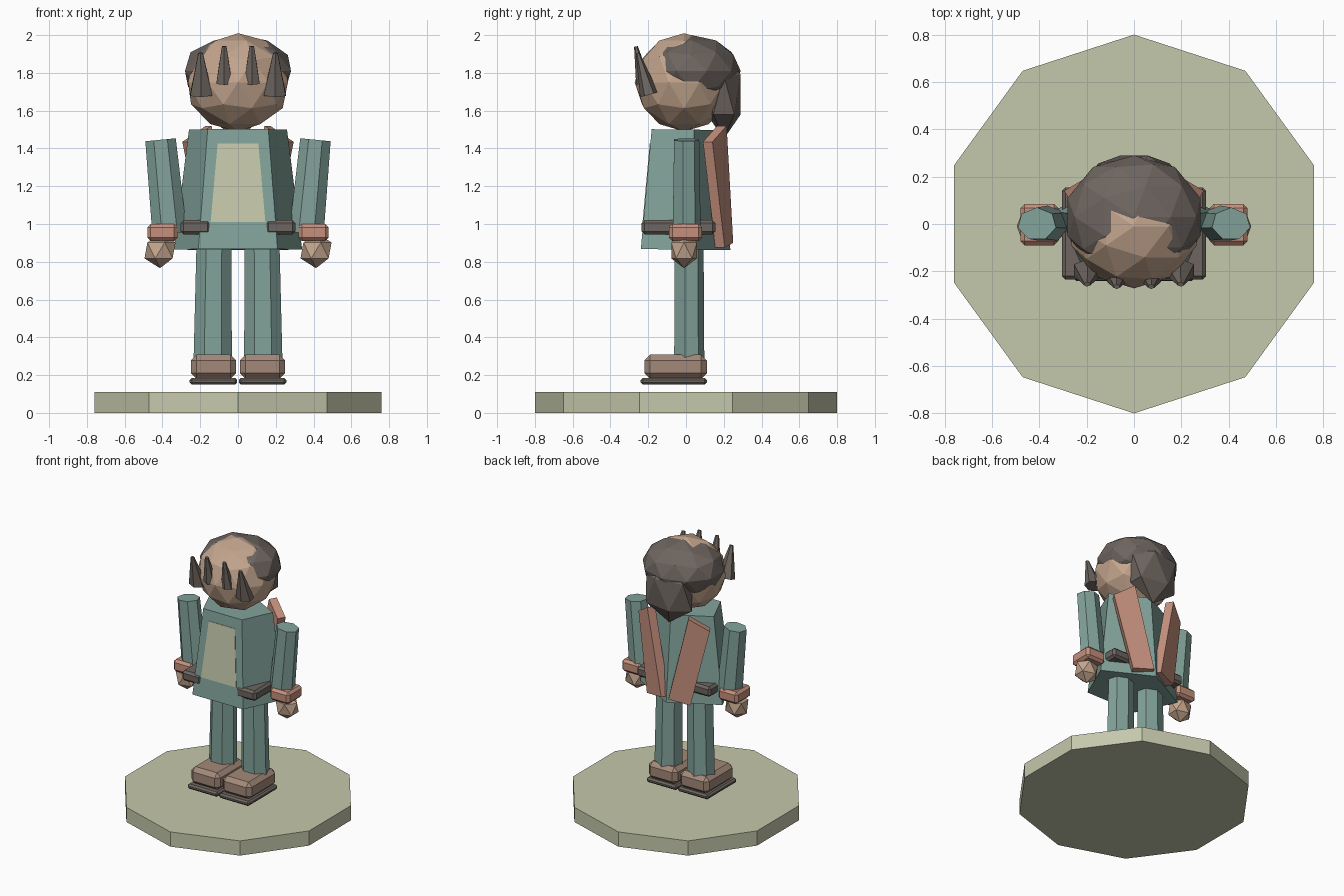
import bpy, bmesh, math
from mathutils import Vector, Matrix

if "Cube" in bpy.data.objects:
    bpy.data.objects.remove(bpy.data.objects["Cube"])


def material(name, rgb):
    m = bpy.data.materials.new(name)
    m.diffuse_color = (*rgb, 1)
    m.use_nodes = True
    m.node_tree.nodes["Principled BSDF"].inputs["Base Color"].default_value = m.diffuse_color
    return m


TEAL = material("teal_cloth", (0.225, 0.365, 0.325))
CREAM = material("cream", (0.56, 0.58, 0.41))
SKIN = material("skin", (0.55, 0.38, 0.27))
ROSE = material("rose_trim", (0.56, 0.28, 0.205))
BROWN = material("brown_shoe", (0.37, 0.25, 0.19))
DARK = material("dark_brown", (0.155, 0.13, 0.115))


def finish(name, bm, mat):
    bmesh.ops.recalc_face_normals(bm, faces=bm.faces)
    me = bpy.data.meshes.new(name)
    bm.to_mesh(me)
    bm.free()
    me.materials.append(mat)
    ob = bpy.data.objects.new(name, me)
    bpy.context.collection.objects.link(ob)
    return ob


def frustum(name, mat, n, low, high, r_low, r_high):
    """Tapered n-gon prism between two points, one corner at +y; radii are (x, y)."""
    low, high = Vector(low), Vector(high)
    tilt = Vector((0, 0, 1)).rotation_difference(high - low).to_matrix()
    bm = bmesh.new()
    rings = []
    for centre, r in ((low, r_low), (high, r_high)):
        ring = []
        for i in range(n):
            a = math.tau * i / n
            ring.append(bm.verts.new(centre + tilt @ Vector((r[0] * math.sin(a), r[1] * math.cos(a), 0))))
        rings.append(ring)
    for i in range(n):
        j = (i + 1) % n
        bm.faces.new((rings[0][i], rings[0][j], rings[1][j], rings[1][i]))
    bm.faces.new(rings[0])
    bm.faces.new(rings[1])
    return finish(name, bm, mat)


def ball(name, mat, level, centre, radii):
    bm = bmesh.new()
    bmesh.ops.create_icosphere(bm, subdivisions=level, radius=1)
    bm.transform(Matrix.Translation(centre) @ Matrix.Diagonal((*radii, 1)))
    return finish(name, bm, mat)


def box(name, mat, lo, hi, bevel):
    lo, hi = Vector(lo), Vector(hi)
    bm = bmesh.new()
    bmesh.ops.create_cube(bm, size=1)
    bm.transform(Matrix.Translation((lo + hi) / 2) @ Matrix.Diagonal((*(hi - lo), 1)))
    ob = finish(name, bm, mat)
    mod = ob.modifiers.new("bevel", 'BEVEL')
    mod.width = bevel
    mod.segments = 1
    return ob


def plate(name, mat, corners, depth):
    """Flat quad thickened along the direction depth."""
    bm = bmesh.new()
    face = bm.faces.new([bm.verts.new(c) for c in corners])
    new = bmesh.ops.extrude_face_region(bm, geom=[face], use_keep_orig=True)["geom"]
    bmesh.ops.translate(bm, vec=depth, verts=[v for v in new if isinstance(v, bmesh.types.BMVert)])
    return finish(name, bm, mat)


# Ten-sided display base
frustum("base", CREAM, 10, (0, 0, 0), (0, 0, 0.11), (0.8, 0.8), (0.8, 0.8))

# Coat and front panel
frustum("coat", TEAL, 5, (0, -0.027, 0.865), (0, -0.02, 1.5), (0.357, 0.262), (0.273, 0.2))
plate("chest_panel", CREAM,
      [(-0.145, -0.23, 1.01), (0.145, -0.23, 1.01), (0.108, -0.192, 1.425), (-0.108, -0.192, 1.425)],
      (0, 0.009, 0))

# Head, hair cap and bun
ball("head", SKIN, 2, (0, -0.01, 1.75), (0.278, 0.262, 0.26))
ball("hair_cap", DARK, 2, (0, 0.03, 1.81), (0.295, 0.26, 0.19))
ball("hair_bun", DARK, 1, (0, 0.2, 1.685), (0.21, 0.105, 0.235))

for side, s in (("right", -1), ("left", 1)):
    # Legs and shoes
    frustum(f"{side}_leg", TEAL, 7, (s * 0.134, 0.013, 0.27), (s * 0.127, 0.013, 0.9),
            (0.104, 0.084), (0.095, 0.08))
    box(f"{side}_shoe", BROWN, (s * 0.13 - 0.12, -0.22, 0.18), (s * 0.13 + 0.12, 0.11, 0.308), 0.03)
    box(f"{side}_sole", DARK, (s * 0.13 - 0.126, -0.24, 0.15), (s * 0.13 + 0.126, 0.11, 0.186), 0.012)

    # Arms, cuffs and hands
    frustum(f"{side}_arm", TEAL, 7, (s * 0.362, 0, 0.95), (s * 0.41, 0, 1.446),
            (0.094, 0.078), (0.083, 0.07))
    box(f"{side}_cuff", ROSE, (s * 0.4 - 0.08, -0.09, 0.91), (s * 0.4 + 0.08, 0.085, 1.0), 0.018)
    ball(f"{side}_hand", SKIN, 1, (s * 0.413, -0.01, 0.86), (0.092, 0.08, 0.094))

    # Belt pouches
    box(f"{side}_pouch", DARK, (s * 0.225 - 0.08, -0.235, 0.945), (s * 0.225 + 0.08, 0.155, 1.02), 0.016)

    # Back straps
    plate(f"{side}_strap", ROSE,
          [(s * 0.17, 0.215, 1.52), (s * 0.295, 0.14, 1.435), (s * 0.18, 0.205, 0.875), (s * 0.03, 0.25, 0.9)],
          (-s * 0.03, -0.05, 0))

    # Upright front locks
    frustum(f"{side}_inner_lock", DARK, 6, (s * 0.073, -0.225, 1.745), (s * 0.073, -0.265, 1.94),
            (0.048, 0.04), (0.014, 0.01))
    frustum(f"{side}_outer_lock", DARK, 6, (s * 0.195, -0.195, 1.685), (s * 0.198, -0.255, 1.905),
            (0.067, 0.05), (0.014, 0.01))
